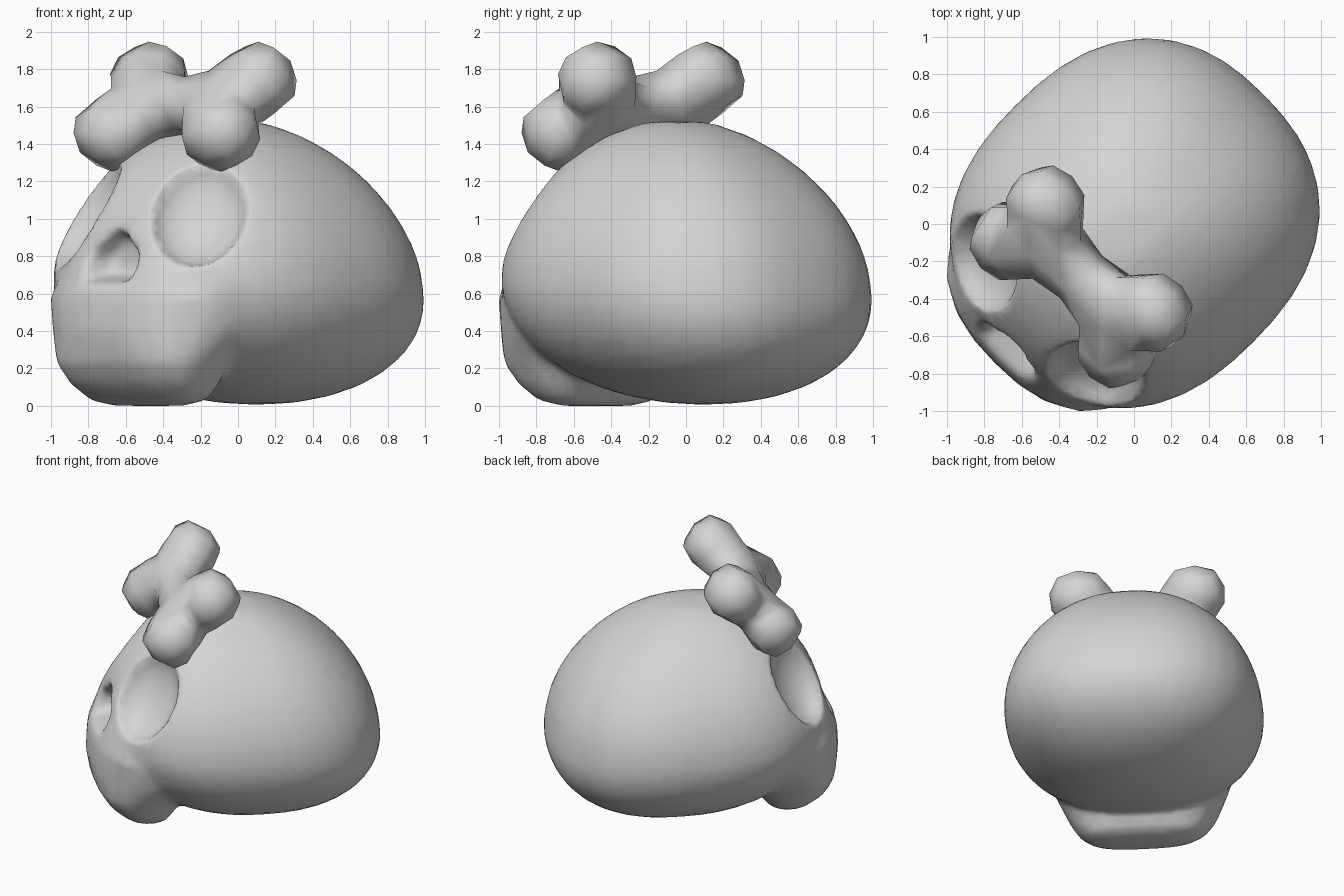
import bpy, bmesh, math
from mathutils import Vector

if "Cube" in bpy.data.objects:
    bpy.data.objects.remove(bpy.data.objects["Cube"])

R = math.sqrt(0.5)


def place(u, s, z):
    """Skull axes (u = toward the back, s = sideways) to world; the face looks along -x -y."""
    return Vector(((u + s) * R, (u - s) * R, z))


bone_mat = bpy.data.materials.new("bone_grey")
bone_mat.diffuse_color = (0.66, 0.66, 0.66, 1)
bone_mat.use_nodes = True
bone_mat.node_tree.nodes["Principled BSDF"].inputs["Base Color"].default_value = bone_mat.diffuse_color


def make(name, bm):
    bmesh.ops.recalc_face_normals(bm, faces=bm.faces)
    for f in bm.faces:
        f.smooth = True
    mesh = bpy.data.meshes.new(name)
    bm.to_mesh(mesh)
    bm.free()
    mesh.materials.append(bone_mat)
    obj = bpy.data.objects.new(name, mesh)
    bpy.context.collection.objects.link(obj)
    return obj


def cranium():
    # rounded cube sphere: widest low down, domed above
    bm = bmesh.new()
    bmesh.ops.create_cube(bm, size=2)
    bmesh.ops.subdivide_edges(bm, edges=bm.edges[:], cuts=9, use_grid_fill=True)
    for v in bm.verts:
        x, y, z = Vector([math.tan(c * math.pi / 4) for c in v.co]).normalized()
        height, p, lean = (0.90, 1.78, -0.07) if z > 0 else (0.635, 2.1, 0.14)
        h = (abs(x) ** 2.4 + abs(y) ** 2.4) ** (1 / 2.4)
        r = (h ** p + abs(z) ** p) ** (-1 / p)
        top = min(0.64 + height * z * r, 1.52)
        v.co = place(0.97 * x * r + lean * abs(z) * r, 0.90 * y * r, top)
    return make("skull", bm)


def jaw():
    # stacked rounded rings: height, half width, front, back
    rings = [(0.00, 0.24, -0.76, -0.58), (0.03, 0.38, -0.84, -0.51),
             (0.12, 0.46, -0.95, -0.46), (0.23, 0.52, -1.02, -0.42),
             (0.40, 0.62, -1.055, -0.12), (0.58, 0.67, -1.045, -0.02),
             (0.80, 0.58, -0.97, -0.02), (1.00, 0.40, -0.80, -0.10)]
    n = 24
    bm = bmesh.new()
    loops = []
    for z, w, front, back in rings:
        loop = []
        p = 3 if z < 0.3 else 2.4
        for i in range(n):
            a = 2 * math.pi * i / n
            c, s = math.cos(a), math.sin(a)
            r = (abs(c) ** p + abs(s) ** p) ** (-1 / p)
            loop.append(bm.verts.new(place((front + back) / 2 + (back - front) / 2 * c * r,
                                           w * s * r, z)))
        loops.append(loop)
    for lo, hi in zip(loops, loops[1:]):
        for i in range(n):
            j = (i + 1) % n
            bm.faces.new((lo[i], lo[j], hi[j], hi[i]))
    bm.faces.new(loops[0])
    bm.faces.new(loops[-1])
    return make("jaw", bm)


def press_eye_socket(mesh, side):
    # push the surface inward onto a bowl facing forward, outward and up
    n = Vector((-0.72, 0.45 * side, 0.45)).normalized()
    t = n.cross(Vector((0, 0, 1))).normalized()
    b = n.cross(t)
    centre = Vector((-0.73, 0.43 * side, 1.04))
    wide, tall, deep = 0.26, 0.32, 0.16
    for v in mesh.vertices:
        x, y, z = v.co
        d = Vector(((x + y) * R, (x - y) * R, z)) - centre
        rim = (d.dot(t) / wide) ** 2 + (d.dot(b) / tall) ** 2
        depth = d.dot(n)
        if rim < 1 and abs(depth) < 0.35:
            floor = -deep * math.sqrt(1 - rim)
            if depth > floor:
                v.co = place(*(d + n * (floor - depth) + centre))


def nose_hole():
    # tapered hole, wide at the bottom
    bm = bmesh.new()
    for u, k in ((-1.25, 1.3), (-0.80, 0.65)):
        for s, z in ((0.05, 0.97), (0.22, 0.80), (0.19, 0.65)):
            for side in (-1, 1):
                bm.verts.new(place(u, s * side * k, 0.79 + (z - 0.79) * k))
    bmesh.ops.convex_hull(bm, input=bm.verts[:])
    return make("nose_cutter", bm)


def apply_modifier(target, kind, **settings):
    mod = target.modifiers.new(kind.lower(), kind)
    for key, value in settings.items():
        setattr(mod, key, value)
    bpy.context.view_layer.objects.active = target
    bpy.ops.object.modifier_apply(modifier=mod.name)


def apply_boolean(target, tool, operation):
    apply_modifier(target, 'BOOLEAN', operation=operation, solver='EXACT', object=tool)
    bpy.data.objects.remove(tool)


def head_bone():
    # two-knobbed bone lying across the head, as a thick outline that is subdivided
    half = [(0.18, -0.15, 0.17), (0.18, -0.42, 0.26), (0.64, -0.42, 0.26), (0.64, -0.05, 0.26),
            (0.49, 0, 0.15),
            (0.64, 0.05, 0.26), (0.64, 0.42, 0.26), (0.18, 0.42, 0.26), (0.18, 0.15, 0.17)]
    outline = half + [(-a, -b, h) for a, b, h in half]
    k = len(half)
    cells = [(0, 1, 2, 3, 4), (4, 5, 6, 7, 8), (0, 4, 8)]
    cells += [tuple(i + k for i in c) for c in cells] + [(0, k - 1, k, 2 * k - 1)]
    bm = bmesh.new()
    layers = []
    for sign in (-1, 1):
        layers.append([bm.verts.new(place(-0.40 + (b - sign * h) * R, a,
                                          1.60 + (b + sign * h) * R))
                       for a, b, h in outline])
        for c in cells:
            bm.faces.new([layers[-1][i] for i in c])
    lo, hi = layers
    for i in range(2 * k):
        j = (i + 1) % (2 * k)
        bm.faces.new((lo[i], lo[j], hi[j], hi[i]))
    obj = make("head_bone", bm)
    sub = obj.modifiers.new("round", 'SUBSURF')
    sub.levels = sub.render_levels = 1
    return obj


# skull: cranium joined with the jaw, then the nose carved out
skull = cranium()
apply_boolean(skull, jaw(), 'UNION')
apply_boolean(skull, nose_hole(), 'DIFFERENCE')

# even mesh for pressing in the eyes, then blend the seams and thin the mesh
apply_modifier(skull, 'REMESH', mode='VOXEL', voxel_size=0.025, use_smooth_shade=True)
apply_modifier(skull, 'SMOOTH', factor=0.5, iterations=10)
for side in (-1, 1):
    press_eye_socket(skull.data, side)
apply_modifier(skull, 'SMOOTH', factor=0.5, iterations=4)
apply_modifier(skull, 'DECIMATE', ratio=0.12)
for poly in skull.data.polygons:
    poly.use_smooth = True
    poly.material_index = 0

head_bone()
